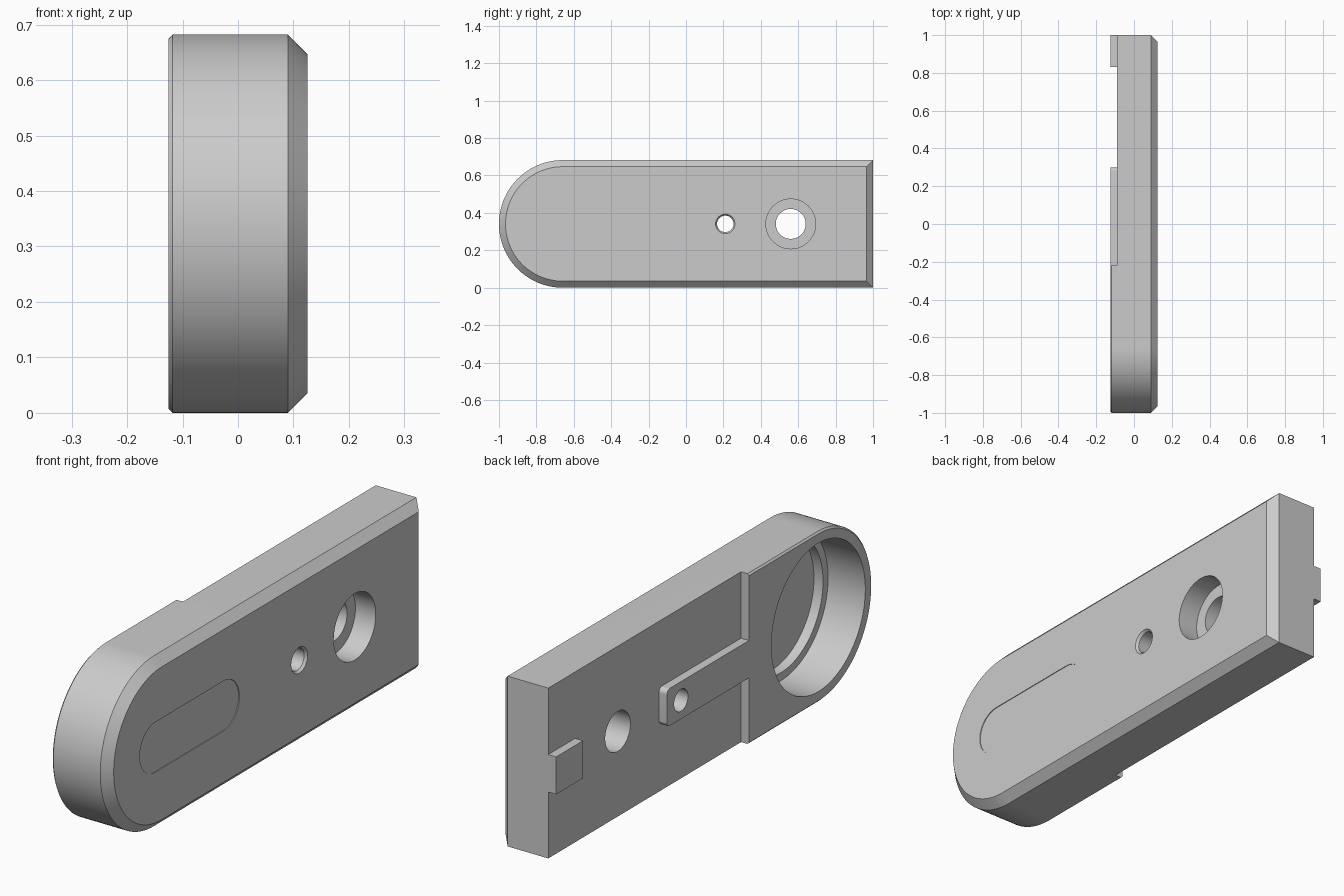
import bpy, bmesh, math

if "Cube" in bpy.data.objects:
    bpy.data.objects.remove(bpy.data.objects["Cube"])

ZC = 0.341      # mid height
R = 0.341       # radius of the rounded end
YC = R - 1.0    # centre of the rounded end


def arc(cy, cz, r, a0, a1, n):
    return [(cy + r * math.cos(math.radians(a0 + (a1 - a0) * i / n)),
             cz + r * math.sin(math.radians(a0 + (a1 - a0) * i / n))) for i in range(n + 1)]


def circle(cy, r, n=96):
    return arc(cy, ZC, r, 0, 360, n)[:-1]


def outline(inset, end):
    """Body silhouette: half circle and a square end."""
    r = R - inset
    return arc(YC, ZC, r, 90, 270, 64) + [(end, ZC - r), (end, ZC + r)]


def rounded_rect(y0, y1, half, r, n=10):
    z0, z1 = ZC - half, ZC + half
    return (arc(y1 - r, z1 - r, r, 0, 90, n) + arc(y0 + r, z1 - r, r, 90, 180, n)
            + arc(y0 + r, z0 + r, r, 180, 270, n) + arc(y1 - r, z0 + r, r, 270, 360, n))


def loft(name, sections):
    """Closed solid through (x, yz-outline) sections."""
    bm = bmesh.new()
    rings = [[bm.verts.new((x, y, z)) for y, z in pts] for x, pts in sections]
    n = len(rings[0])
    for a, b in zip(rings, rings[1:]):
        for i in range(n):
            j = (i + 1) % n
            bm.faces.new((a[i], a[j], b[j], b[i]))
    bm.faces.new(rings[0][::-1])
    bm.faces.new(rings[-1])
    bmesh.ops.remove_doubles(bm, verts=bm.verts, dist=1e-5)
    bmesh.ops.recalc_face_normals(bm, faces=bm.faces)
    me = bpy.data.meshes.new(name)
    bm.to_mesh(me)
    bm.free()
    ob = bpy.data.objects.new(name, me)
    bpy.context.collection.objects.link(ob)
    return ob


def rect(y0, y1, z0, z1):
    return [(y1, z1), (y0, z1), (y0, z0), (y1, z0)]


# Main plate: small bevel at the back, wide bevel on the front face
body = loft("plate_body", [(-0.125, outline(0.007, 1.0)), (-0.118, outline(0, 1.0)),
                           (0.09, outline(0, 1.0)), (0.125, outline(0.035, 0.965))])


def combine(tool, op):
    tool.hide_render = True
    m = body.modifiers.new(tool.name, 'BOOLEAN')
    m.operation, m.solver, m.object = op, 'EXACT', tool
    bpy.context.view_layer.objects.active = body
    bpy.ops.object.modifier_apply(modifier=m.name)
    bpy.data.objects.remove(tool)


# Lowered back area
low = rect(-0.22, 1.2, -0.2, 0.9)
combine(loft("back_step", [(-0.3, low), (-0.09, low)]), 'DIFFERENCE')

# Raised rail and end block on the back
rail = rounded_rect(-0.30, 0.30, 0.075, 0.02)
combine(loft("rail", [(-0.125, rail), (-0.05, rail)]), 'UNION')
block = rect(0.83, 1.0, ZC - 0.075, ZC + 0.075)
combine(loft("end_block", [(-0.125, block), (-0.05, block)]), 'UNION')

# Stepped round pocket at the back of the rounded end
combine(loft("round_pocket", [(-0.3, circle(YC, 0.297)), (0.04, circle(YC, 0.297)),
                              (0.04, circle(YC, 0.265)), (0.08, circle(YC, 0.265))]), 'DIFFERENCE')

# Countersunk small hole and counterbored large hole
combine(loft("small_hole", [(-0.3, circle(0.21, 0.044, 48)), (0.115, circle(0.21, 0.044, 48)),
                            (0.125, circle(0.21, 0.052, 48)), (0.2, circle(0.21, 0.052, 48))]), 'DIFFERENCE')
combine(loft("large_hole", [(-0.3, circle(0.56, 0.08, 64)), (0.035, circle(0.56, 0.08, 64)),
                            (0.035, circle(0.56, 0.133, 64)), (0.2, circle(0.56, 0.133, 64))]), 'DIFFERENCE')

# Very shallow long recess on the front face
label = rounded_rect(-0.80, -0.17, 0.1, 0.0999, 20)
combine(loft("shallow_recess", [(0.122, label), (0.2, label)]), 'DIFFERENCE')

# Smooth round surfaces, sharp edges kept
body.select_set(True)
bpy.context.view_layer.objects.active = body
bpy.ops.object.shade_smooth_by_angle(angle=math.radians(25))
